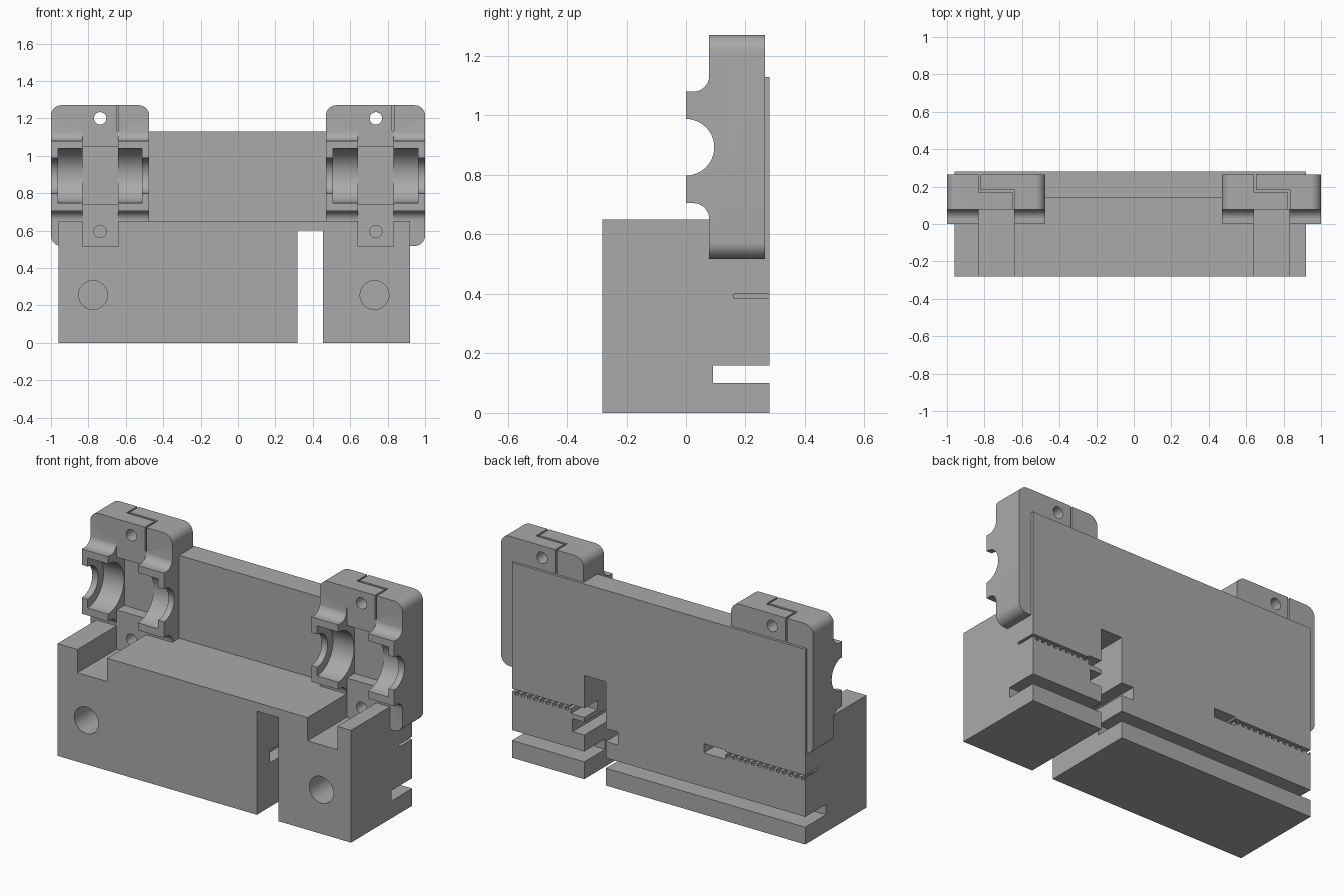
import bpy, bmesh, math
from mathutils import Vector

if "Cube" in bpy.data.objects:
    bpy.data.objects.remove(bpy.data.objects["Cube"])


def make(name, bm):
    bmesh.ops.recalc_face_normals(bm, faces=bm.faces)
    me = bpy.data.meshes.new(name)
    bm.to_mesh(me)
    bm.free()
    ob = bpy.data.objects.new(name, me)
    bpy.context.collection.objects.link(ob)
    return ob


def prism(bm, pts, a, b, axis):
    """Extrude a 2D outline along x (points are y,z), y (x,z) or z (x,y)."""
    def place(p, t):
        return {'x': (t, p[0], p[1]), 'y': (p[0], t, p[1]), 'z': (p[0], p[1], t)}[axis]
    lo = [bm.verts.new(place(p, a)) for p in pts]
    hi = [bm.verts.new(place(p, b)) for p in pts]
    n = len(pts)
    bm.faces.new(lo)
    bm.faces.new(hi[::-1])
    for i in range(n):
        j = (i + 1) % n
        bm.faces.new((lo[j], lo[i], hi[i], hi[j]))


def arc(cx, cy, r, a0, a1, n=10):
    return [(cx + r * math.cos(math.radians(a0 + (a1 - a0) * i / n)),
             cy + r * math.sin(math.radians(a0 + (a1 - a0) * i / n))) for i in range(n + 1)]


def solid(name, pts, a, b, axis):
    bm = bmesh.new()
    prism(bm, pts, a, b, axis)
    return make(name, bm)


def boxes(name, specs):
    bm = bmesh.new()
    for x0, x1, y0, y1, z0, z1 in specs:
        prism(bm, [(x0, y0), (x1, y0), (x1, y1), (x0, y1)], z0, z1, 'z')
    return make(name, bm)


def rod(name, u, v, r, a, b, axis):
    return solid(name, arc(u, v, r, 0, 360, 48)[:-1], a, b, axis)


def combine(target, other, op='DIFFERENCE'):
    mod = target.modifiers.new("op", 'BOOLEAN')
    mod.operation = op
    mod.solver = 'EXACT'
    mod.object = other
    dg = bpy.context.evaluated_depsgraph_get()
    me = bpy.data.meshes.new_from_object(target.evaluated_get(dg))
    target.modifiers.clear()
    target.data = me
    bpy.data.objects.remove(other)


# Lower block with upright back plate
body = solid("carriage_body", [(-.28, 0), (.28, 0), (.28, 1.13), (.14, 1.13), (.14, .65), (-.28, .65)],
             -.96, .92, 'x')

# Bearing housings: rounded slab plus filleted front bump
MID = .893
for c in (-.737, .737):
    x0, x1 = (-1, -.475) if c < 0 else (.47, 1)
    r = .055
    slab = (arc(x0 + r, .518 + r, r, 180, 270) + arc(x1 - r, .518 + r, r, 270, 360)
            + arc(x1 - r, 1.27 - r, r, 0, 90) + arc(x0 + r, 1.27 - r, r, 90, 180))
    combine(body, solid("housing_slab", slab, .077, .265, 'y'), 'UNION')
    bump = ([(0, .705)] + arc(.025, .652, .053, 90, 0) + [(.1, .652), (.1, 1.133)]
            + arc(.025, 1.133, .053, 0, -90) + [(0, 1.08)])
    combine(body, solid("housing_bump", bump, x0, x1, 'x'), 'UNION')

for c in (-.737, .737):
    x0, x1 = (-1, -.475) if c < 0 else (.47, 1)
    # Shaft bore, bearing seat and central pocket
    combine(body, rod("bore", 0, MID, .095, x0 - .05, x1 + .05, 'x'))
    combine(body, rod("seat", 0, MID, .145, x0 + .037, x1 - .037, 'x'))
    combine(body, boxes("pocket", [(c - .095, c + .095, -.05, .148, .742, 1.047)]))
    # Clamp channel through the bump and the block below
    combine(body, boxes("channel", [(c - .095, c + .095, -.4, .0785, .515, 1.15)]))
    # Screw holes
    combine(body, rod("top_screw", c, 1.2, .033, -.1, .4, 'y'))
    combine(body, rod("low_screw", c, .595, .033, 0, .2, 'y'))
    # Z-shaped split in the top
    g = .01
    combine(body, solid("split", [
        (c + .097 - g, -.05), (c + .097, -.05), (c + .097, .182), (c - .095 + g, .182),
        (c - .095 + g, .35), (c - .095, .35), (c - .095, .168), (c + .097 - g, .168)], 1.131, 1.4, 'z'))

# Large blind front holes
for x in (-.775, .73):
    combine(body, rod("front_hole", x, .255, .077, -.4, .12, 'y'))

# Upright slot, back groove and tensioner pocket
combine(body, boxes("slot", [(.317, .455, -.5, .5, -.1, .6)]))
combine(body, boxes("groove", [(-1.2, 1.2, .09, .5, .1, .16)]))
combine(body, boxes("tension_pocket", [(.24, .53, -.16, .5, .255, .33)]))

# Toothed belt slots with wider inner ends
combine(body, boxes("belt_end", [(-.45, -.31, .16, .5, .357, .41), (.4, .54, .16, .5, .357, .41)]))
combine(body, boxes("belt_slot", [(-1.2, -.44, .161, .5, .385, .4), (.53, 1.2, .161, .5, .385, .4)]))
teeth = []
for start, count in ((-.955, 13), (.56, 9)):
    for i in range(count):
        x = start + i * .04
        teeth.append((x, x + .02, .162, .5, .37, .39))
combine(body, boxes("belt_teeth", teeth))

# Single grey finish
grey = bpy.data.materials.new("grey plastic")
grey.diffuse_color = (.4, .4, .4, 1)
grey.use_nodes = True
grey.node_tree.nodes["Principled BSDF"].inputs["Base Color"].default_value = grey.diffuse_color
body.data.materials.clear()
body.data.materials.append(grey)
bpy.context.view_layer.objects.active = body
body.select_set(True)
bpy.ops.object.shade_smooth_by_angle(angle=math.radians(30))
